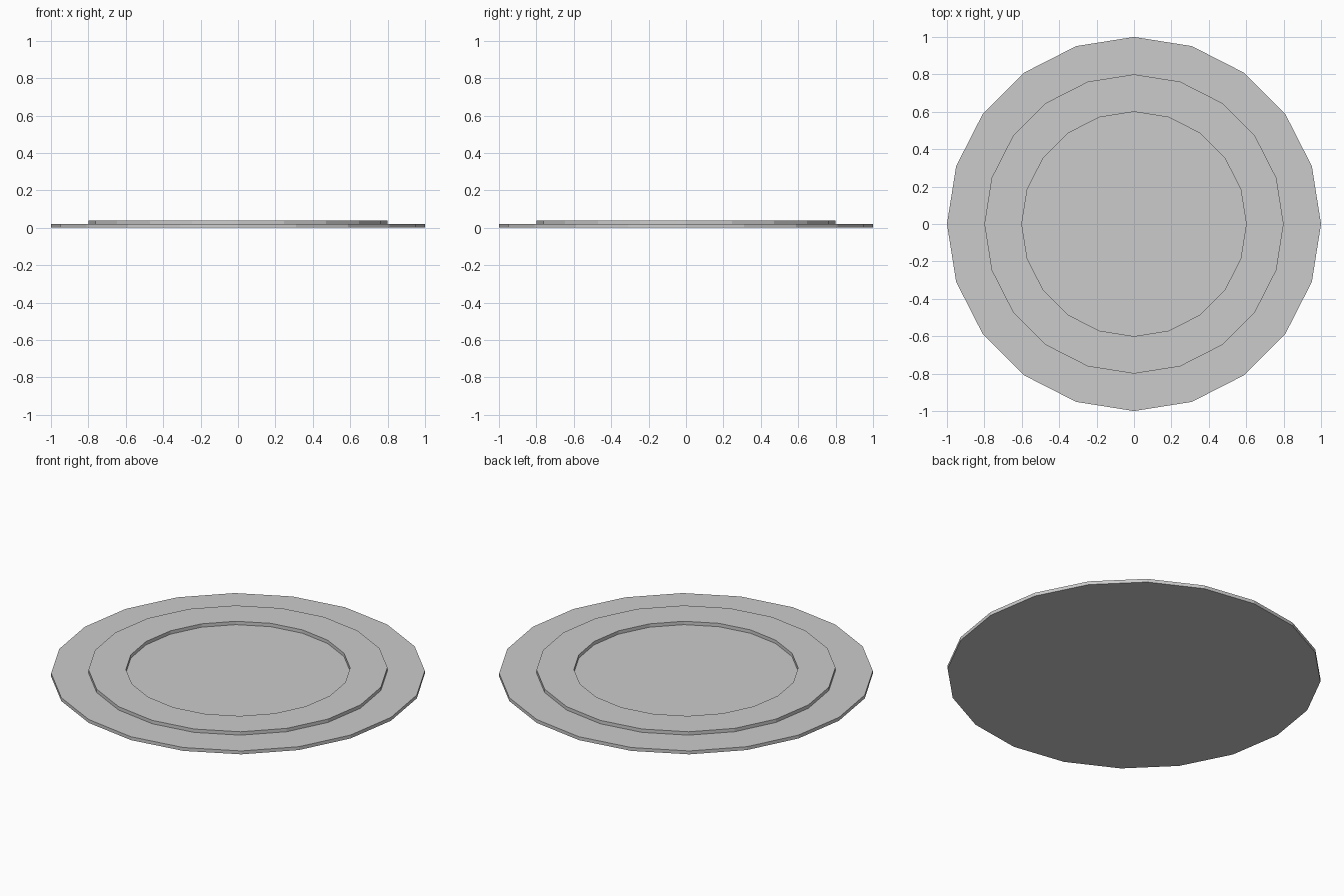
import bpy, bmesh
from math import cos, sin, tau

if "Cube" in bpy.data.objects:
    bpy.data.objects.remove(bpy.data.objects["Cube"])

SIDES = 20
# Stepped plate outline (radius, height), from outer bottom rim to inner floor
PROFILE = [(1.0, 0.0), (1.0, 0.02), (0.8, 0.02), (0.8, 0.04), (0.6, 0.04), (0.6, 0.02)]


def lathe(name, profile, sides):
    """Revolve a profile around z and cap both ends with flat faces."""
    bm = bmesh.new()
    rings = [[bm.verts.new((r * cos(tau * i / sides), r * sin(tau * i / sides), z))
              for i in range(sides)] for r, z in profile]
    for a, b in zip(rings, rings[1:]):
        for i in range(sides):
            j = (i + 1) % sides
            bm.faces.new((a[i], a[j], b[j], b[i]))
    bm.faces.new(rings[0][::-1])
    bm.faces.new(rings[-1])
    bmesh.ops.recalc_face_normals(bm, faces=bm.faces)
    mesh = bpy.data.meshes.new(name)
    bm.to_mesh(mesh)
    bm.free()
    obj = bpy.data.objects.new(name, mesh)
    bpy.context.collection.objects.link(obj)
    return obj


# Thin round disc with a raised ring on top
lathe("ringed_disc", PROFILE, SIDES)
